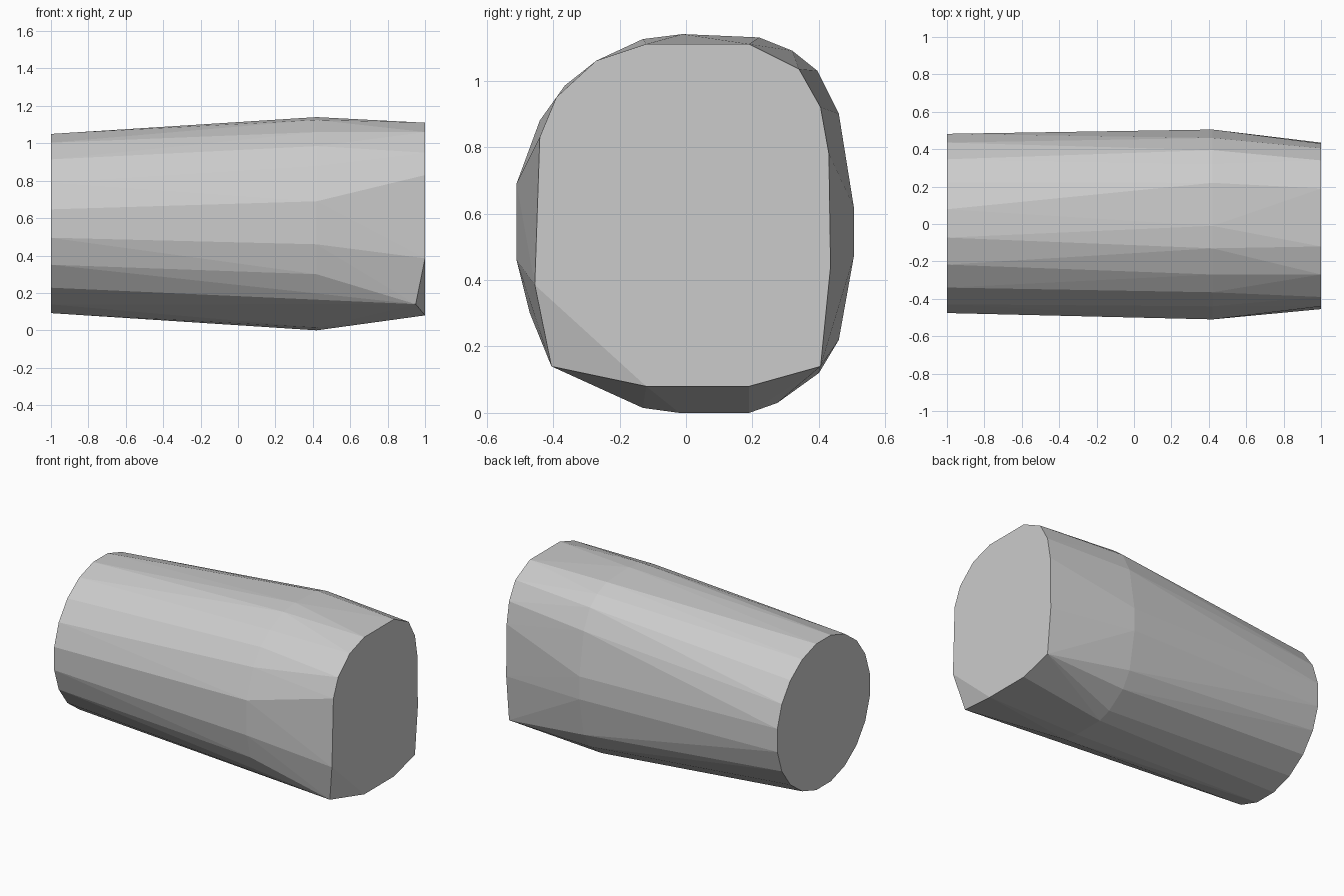
import bpy, bmesh, math

cube = bpy.data.objects.get("Cube")
if cube:
    bpy.data.objects.remove(cube)

# Single plain grey
grey = bpy.data.materials.new("plain grey")
grey.use_nodes = True
colour = (0.6, 0.6, 0.6, 1)
grey.diffuse_color = colour
grey.node_tree.nodes["Principled BSDF"].inputs["Base Color"].default_value = colour

# Round back end: a regular polygon
SIDES, RADIUS = 20, 0.485
points = []
for i in range(SIDES):
    a = math.tau * (i + 0.5) / SIDES
    points.append((-1, 0.003 + RADIUS * math.cos(a), 0.571 + RADIUS * math.sin(a)))

# Widest cross-section (y, z)
belly = [(-0.01, 1.14), (0.22, 1.13), (0.32, 1.09), (0.395, 1.03), (0.46, 0.9),
         (0.505, 0.62), (0.505, 0.47), (0.46, 0.22), (0.4, 0.12), (0.275, 0.03),
         (0.19, 0), (-0.02, 0), (-0.13, 0.015), (-0.47, 0.3), (-0.51, 0.46),
         (-0.51, 0.69), (-0.44, 0.88), (-0.365, 0.985), (-0.27, 1.06), (-0.13, 1.125)]
points += [(0.42, y, z) for y, z in belly]

# Squarer end face (y, z), with one corner set slightly back
end = [(-0.12, 1.11), (0.19, 1.11), (0.34, 1.035), (0.405, 0.92), (0.43, 0.78),
       (0.435, 0.44), (0.405, 0.14), (0.19, 0.08), (-0.12, 0.08), (-0.455, 0.385),
       (-0.44, 0.83), (-0.39, 0.95), (-0.27, 1.06)]
points += [(1, y, z) for y, z in end]
points.append((0.95, -0.405, 0.14))

# Faceted hull wrapped around the three sections
bm = bmesh.new()
verts = [bm.verts.new(p) for p in points]
bmesh.ops.convex_hull(bm, input=verts)
bmesh.ops.delete(bm, geom=[v for v in bm.verts if not v.link_faces], context='VERTS')
bmesh.ops.dissolve_limit(bm, angle_limit=math.radians(0.5), verts=bm.verts, edges=bm.edges)
bmesh.ops.recalc_face_normals(bm, faces=bm.faces)

mesh = bpy.data.meshes.new("faceted_barrel")
bm.to_mesh(mesh)
bm.free()
mesh.materials.append(grey)
bpy.context.collection.objects.link(bpy.data.objects.new("faceted_barrel", mesh))
